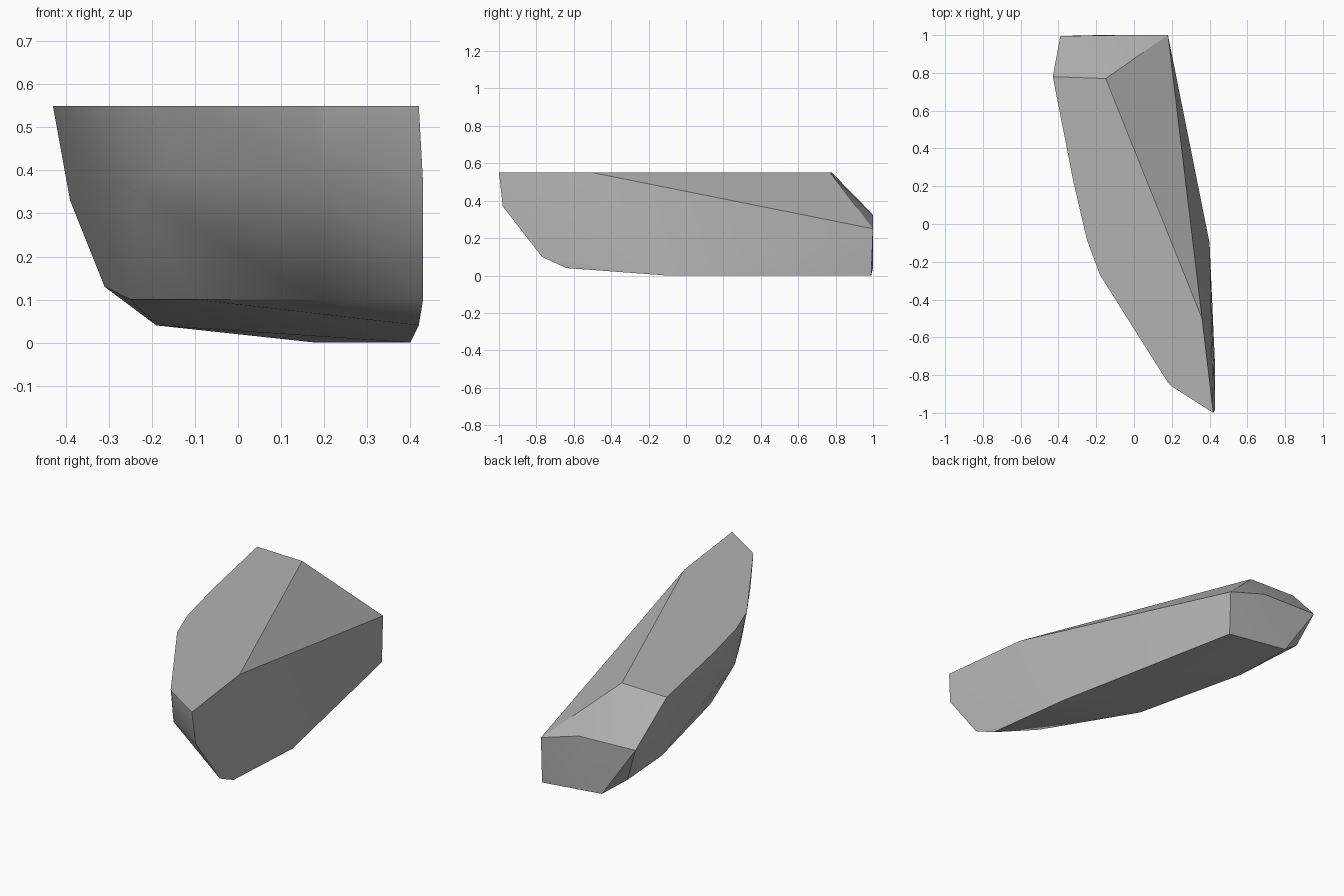
import bpy
import bmesh
import math

default_cube = bpy.data.objects.get("Cube")
if default_cube:
    bpy.data.objects.remove(default_cube, do_unlink=True)


def flat_material(name, colour):
    material = bpy.data.materials.new(name)
    material.use_nodes = True
    material.diffuse_color = colour
    shader = next(n for n in material.node_tree.nodes if n.type == 'BSDF_PRINCIPLED')
    shader.inputs["Base Color"].default_value = colour
    return material


def hull_object(name, corners, material):
    """Wrap a tight skin around the corner points of a stone."""
    bm = bmesh.new()
    for corner in corners:
        bm.verts.new(corner)
    result = bmesh.ops.convex_hull(bm, input=bm.verts[:])
    unused = {e for key in ("geom_interior", "geom_unused") for e in result[key]
              if isinstance(e, bmesh.types.BMVert)}
    bmesh.ops.delete(bm, geom=list(unused), context='VERTS')
    # merge triangles that lie in the same facet
    bmesh.ops.dissolve_limit(bm, angle_limit=math.radians(2),
                             verts=bm.verts[:], edges=bm.edges[:])
    bmesh.ops.recalc_face_normals(bm, faces=bm.faces[:])
    mesh = bpy.data.meshes.new(name)
    bm.to_mesh(mesh)
    bm.free()
    mesh.materials.append(material)
    obj = bpy.data.objects.new(name, mesh)
    bpy.context.collection.objects.link(obj)
    return obj


# Flat top outline, all at one height
top_height = 0.55
top_outline = [(-.43, .78), (-.15, .77), (.36, -.5), (.42, -1), (.2, -.86),
               (.18, -.84), (-.18, -.27), (-.25, -.08), (-.32, .22)]
top = [(x, y, top_height) for x, y in top_outline]

# Back end: upper edge of the upright face, then its lower edge
back = [(.18, 1, .25), (-.05, 1, .32), (-.39, .995, .33),
        (-.19, 1, .04), (.18, .99, 0)]

# Front tip and the keel running back along the right-hand bottom edge
keel = [(.43, -.98, .37), (.43, -.77, .1), (.42, -.64, .04), (.4, -.1, 0)]

# Undercut flank: shoulder points, then lower points
shoulder = [(.19, -.83, .37), (-.17, -.235, .4), (-.24, -.08, .35)]
flank = [(.19, -.55, .1), (-.1, -.07, .1), (-.25, .57, .1), (-.31, .95, .13)]

stone_grey = flat_material("stone grey", (0.45, 0.45, 0.45, 1))
rock = hull_object("rock", top + back + keel + shoulder + flank, stone_grey)

# Soft rounding on shallow facets, crisp breaks elsewhere
bpy.context.view_layer.objects.active = rock
rock.select_set(True)
bpy.ops.object.shade_smooth_by_angle(angle=math.radians(30))
